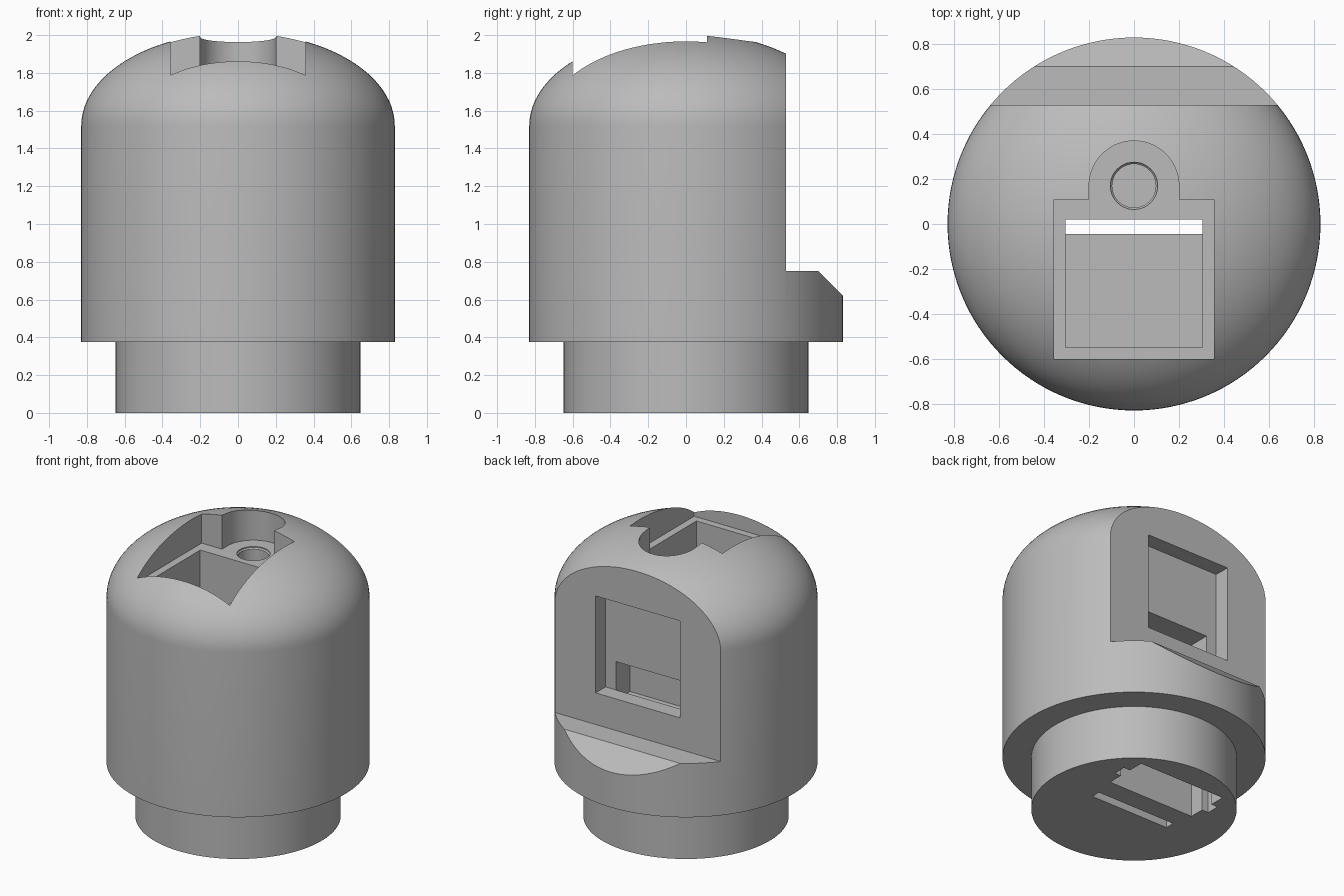
import bpy
import bmesh
from math import pi, cos, sin
from mathutils import Vector

if "Cube" in bpy.data.objects:
    bpy.data.objects.remove(bpy.data.objects["Cube"])

grey = bpy.data.materials.new("plain_grey")
grey.use_nodes = True
grey.diffuse_color = (0.5, 0.5, 0.5, 1)
grey.node_tree.nodes["Principled BSDF"].inputs["Base Color"].default_value = grey.diffuse_color


def make_object(name, bm):
    bmesh.ops.recalc_face_normals(bm, faces=bm.faces)
    mesh = bpy.data.meshes.new(name)
    bm.to_mesh(mesh)
    bm.free()
    mesh.materials.append(grey)
    obj = bpy.data.objects.new(name, mesh)
    bpy.context.collection.objects.link(obj)
    return obj


def lathe(name, profile, centre=(0, 0), steps=128):
    """Spin an (r, z) profile that starts and ends on the axis."""
    bm = bmesh.new()
    cx, cy = centre
    verts = [bm.verts.new((cx + r, cy, z)) for r, z in profile]
    edges = [bm.edges.new(pair) for pair in zip(verts, verts[1:])]
    bmesh.ops.spin(bm, geom=verts + edges, cent=(cx, cy, 0), axis=(0, 0, 1),
                   angle=2 * pi, steps=steps, use_merge=True)
    bmesh.ops.remove_doubles(bm, verts=bm.verts, dist=1e-5)
    return make_object(name, bm)


def prism(name, outline, low, high, axis="z"):
    """Extrude an outline: (x, y) along z, or (y, z) along x."""
    bm = bmesh.new()
    place = (lambda a, b: (a, b, low)) if axis == "z" else (lambda a, b: (low, a, b))
    face = bm.faces.new([bm.verts.new(place(a, b)) for a, b in outline])
    step = Vector((0, 0, high - low) if axis == "z" else (high - low, 0, 0))
    moved = bmesh.ops.extrude_face_region(bm, geom=[face], use_keep_orig=True)["geom"]
    bmesh.ops.translate(bm, vec=step, verts=[v for v in moved if isinstance(v, bmesh.types.BMVert)])
    return make_object(name, bm)


def mirrored(half):
    """Close an outline symmetric about x = 0 from its +x half."""
    return half + [(-x, y) for x, y in reversed(half)]


def rect(a0, a1, b0, b1):
    return [(a0, b0), (a1, b0), (a1, b1), (a0, b1)]


# Round body: neck, wide barrel and elliptical dome
R, SHOULDER, RISE = 0.83, 1.52, 0.495
dome = [(R * cos(i * pi / 48), SHOULDER + RISE * sin(i * pi / 48)) for i in range(24)]
body = lathe("body", [(0, 0), (0.648, 0), (0.648, 0.375), (R, 0.375)]
             + dome + [(0, SHOULDER + RISE)])

# Flat back with a bevelled ledge
back_cut = prism("back_cut", [(0.53, 0.75), (0.70, 0.75), (0.83, 0.62), (1.0, 0.45),
                              (1.0, 2.3), (0.53, 2.3)], -1, 1, "x")

# Keyhole-shaped pocket in the dome
arc = [(0.2 * cos(i * pi / 40), 0.17 + 0.2 * sin(i * pi / 40)) for i in range(20)]
pocket = prism("pocket_cut", mirrored([(0.357, -0.6), (0.357, 0.11), (0.2, 0.11)] + arc),
               1.76, 2.3)

# Deep shaft with a thin slot running out of the base
shaft = prism("shaft_cut", [(-0.55, 2.2), (-0.55, 0.45), (-0.045, 0.45), (-0.045, -0.1),
                            (0.02, -0.1), (0.02, 2.2)], -0.305, 0.305, "x")

# Countersunk screw hole
hole = lathe("hole_cut", [(0, 1.45), (0.097, 1.45), (0.097, 1.745), (0.105, 1.753),
                          (0.105, 1.9), (0, 1.9)], (0, 0.17), 48)

# Rear window and its lower recess
window = prism("window_cut", rect(0.42, 0.7, 0.97, 1.645), -0.325, 0.325, "x")
recess = prism("recess_cut", rect(0.265, 0.421, 0.9, 1.167), -0.246, 0.246, "x")

# Notched opening in the base
base_opening = prism("base_opening_cut", mirrored(
    [(0.335, 0.165), (0.335, 0.27), (0.385, 0.27), (0.385, 0.36),
     (0.335, 0.36), (0.335, 0.47)]), -0.1, 0.62)

# Carve the body
bpy.ops.object.select_all(action="DESELECT")
bpy.context.view_layer.objects.active = body
body.select_set(True)
for cutter in (back_cut, pocket, shaft, hole, window, recess, base_opening):
    cutter.hide_render = True
    mod = body.modifiers.new(cutter.name, "BOOLEAN")
    mod.operation = "DIFFERENCE"
    mod.solver = "EXACT"
    mod.object = cutter
    bpy.ops.object.modifier_apply(modifier=mod.name)
    bpy.data.objects.remove(cutter)

bpy.ops.object.shade_smooth_by_angle(angle=pi / 7)
